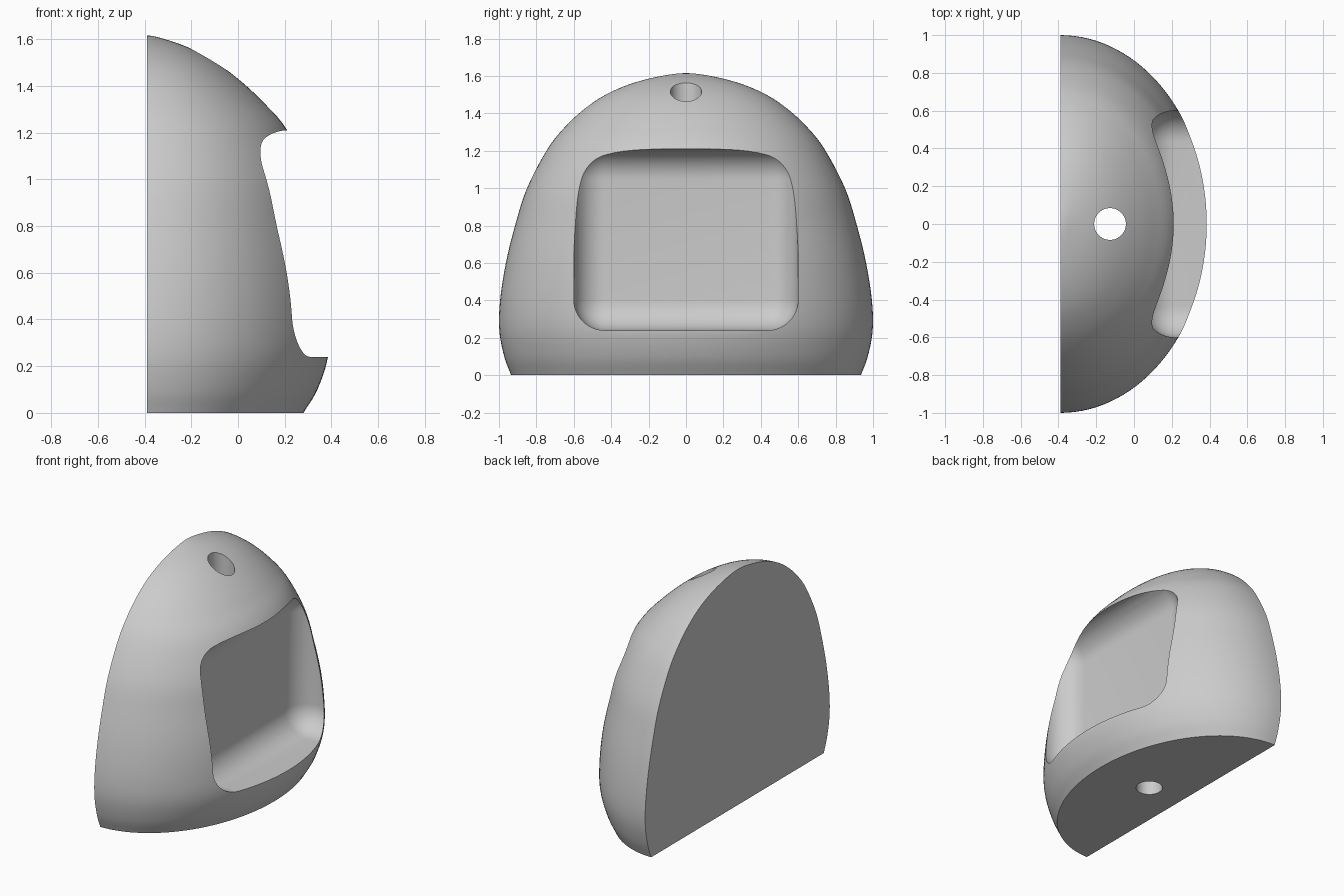
import bpy
import bmesh
from math import sin, cos, pi
from mathutils import Vector

cube = bpy.data.objects.get("Cube")
if cube:
    bpy.data.objects.remove(cube, do_unlink=True)

BACK = -0.39      # x of the flat back
SIDES = 64        # steps round each half-ellipse section
STEPS = 5         # steps between profile points

grey = bpy.data.materials.new("plain grey")
grey.use_nodes = True
grey.diffuse_color = (0.6, 0.6, 0.6, 1)
grey.node_tree.nodes["Principled BSDF"].inputs["Base Color"].default_value = (0.6, 0.6, 0.6, 1)


def make_object(name, bm):
    bmesh.ops.recalc_face_normals(bm, faces=bm.faces[:])
    mesh = bpy.data.meshes.new(name)
    bm.to_mesh(mesh)
    bm.free()
    mesh.materials.append(grey)
    obj = bpy.data.objects.new(name, mesh)
    bpy.context.collection.objects.link(obj)
    return obj


def smooth_path(points):
    """Catmull-Rom curve through the points, level at the top."""
    p = [Vector(q) for q in points]
    top = p[-1]
    after = Vector((p[-2].x, -p[-2].y, -p[-2].z))
    p = [2 * p[0] - p[1]] + p + [after]
    path = []
    for a, b, c, d in zip(p, p[1:], p[2:], p[3:]):
        for i in range(STEPS):
            t = i / STEPS
            path.append(0.5 * (2 * b + (c - a) * t + (2 * a - 5 * b + 4 * c - d) * t ** 2
                               + (3 * b - a - 3 * c + d) * t ** 3))
    return path, top


# Half-dome body: height, half width and depth of each section
profile = [(0, 0.935, 0.67), (0.1, 0.972, 0.73), (0.24, 0.998, 0.775),
           (0.4, 0.994, 0.78), (0.6, 0.963, 0.765), (0.8, 0.914, 0.73),
           (1.0, 0.85, 0.69), (1.21, 0.74, 0.6), (1.335, 0.64, 0.493),
           (1.43, 0.535, 0.39), (1.505, 0.42, 0.288), (1.563, 0.28, 0.18),
           (1.6, 0.13, 0.075), (1.615, 0, 0)]
path, top = smooth_path(profile)
bm = bmesh.new()
rings = []
for z, width, depth in path:
    angles = [pi * (i / SIDES - 0.5) for i in range(SIDES + 1)]
    rings.append([bm.verts.new((BACK + depth * cos(a), width * sin(a), z)) for a in angles])
apex = bm.verts.new((BACK, 0, top.x))
for low, high in zip(rings, rings[1:]):
    for i in range(SIDES):
        bm.faces.new((low[i], low[i + 1], high[i + 1], high[i]))
for i in range(SIDES):
    bm.faces.new((rings[-1][i], rings[-1][i + 1], apex))
bm.faces.new(rings[0])
bm.faces.new([r[0] for r in rings] + [apex] + [r[-1] for r in reversed(rings)])
body = make_object("half_dome_body", bm)

# Rounded pocket in the curved side
bm = bmesh.new()
bmesh.ops.create_cube(bm, size=1)
bmesh.ops.scale(bm, vec=(1, 1.2, 0.97), verts=bm.verts[:])
bmesh.ops.translate(bm, vec=(0.55, 0, 0.725), verts=bm.verts[:])
bmesh.ops.bevel(bm, geom=bm.edges[:], offset=0.165, segments=12, profile=0.5, affect='EDGES')
pocket = make_object("pocket_cutter", bm)

# Upright hole through the whole body
bm = bmesh.new()
bmesh.ops.create_cone(bm, cap_ends=True, segments=48, radius1=0.084, radius2=0.084, depth=3)
bmesh.ops.translate(bm, vec=(-0.127, 0, 0.8), verts=bm.verts[:])
hole = make_object("hole_cutter", bm)

# Cut both and shade smooth with crisp rims
bpy.ops.object.select_all(action='DESELECT')
bpy.context.view_layer.objects.active = body
body.select_set(True)
for cutter in (pocket, hole):
    cutter.hide_render = True
    mod = body.modifiers.new(cutter.name, 'BOOLEAN')
    mod.operation = 'DIFFERENCE'
    mod.solver = 'EXACT'
    mod.object = cutter
    bpy.ops.object.modifier_apply(modifier=mod.name)
    bpy.data.objects.remove(cutter, do_unlink=True)
bpy.ops.object.shade_smooth_by_angle(angle=pi / 6)
